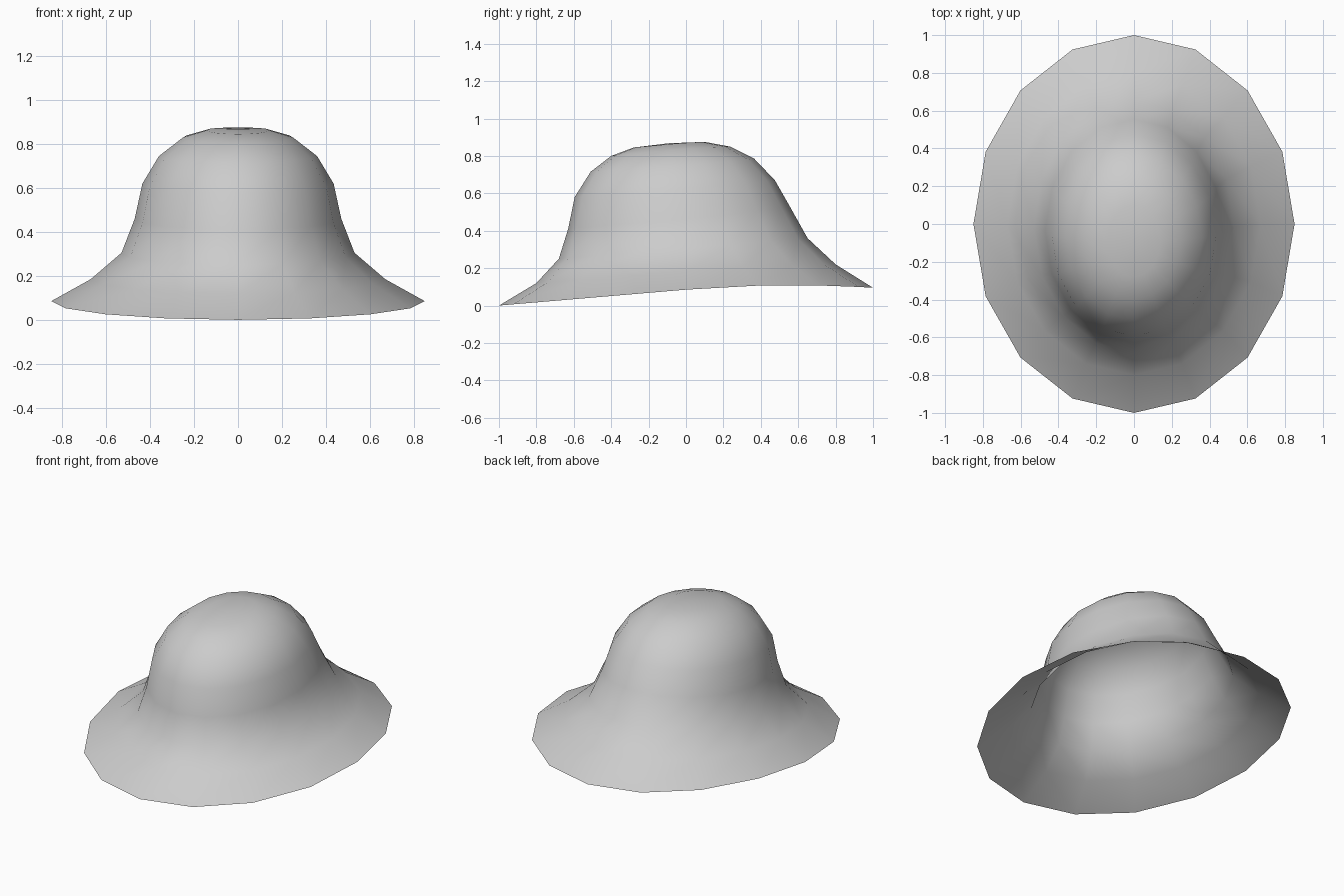
import bpy, bmesh, math

cube = bpy.data.objects.get("Cube")
if cube:
    bpy.data.objects.remove(cube)

SIDES = 16

# Rings from brim to crown: half width, front y, back y, front z, side z, back z
RINGS = [
    (0.85, -1.00, 1.00, 0.00, 0.085, 0.095),
    (0.67, -0.80, 0.80, 0.12, 0.185, 0.22),
    (0.53, -0.68, 0.65, 0.25, 0.305, 0.36),
    (0.47, -0.63, 0.555, 0.41, 0.46, 0.53),
    (0.435, -0.595, 0.475, 0.58, 0.62, 0.67),
    (0.36, -0.51, 0.365, 0.715, 0.745, 0.785),
    (0.25, -0.40, 0.235, 0.80, 0.83, 0.85),
    (0.14, -0.28, 0.10, 0.845, 0.863, 0.875),
]


def add_ring(bm, width, front, back, z_front, z_side, z_back):
    """Oval ring that slopes evenly at the front and bends down at the back."""
    middle, radius = (front + back) / 2, (back - front) / 2
    slope = z_side - z_front
    verts = []
    for i in range(SIDES):
        angle = 2 * math.pi * i / SIDES
        t = math.sin(angle)
        z = z_side + slope * t
        if t > 0:
            z += (z_back - z_side - slope) * t * t
        verts.append(bm.verts.new((width * math.cos(angle), middle + radius * t, z)))
    return verts


# Felt colour
felt = bpy.data.materials.new("grey felt")
felt.use_nodes = True
colour = (0.6, 0.6, 0.6, 1)
felt.diffuse_color = colour
felt.node_tree.nodes["Principled BSDF"].inputs["Base Color"].default_value = colour

# Brim and crown as one open shell
bm = bmesh.new()
rings = [add_ring(bm, *ring) for ring in RINGS]
for low, high in zip(rings, rings[1:]):
    for i in range(SIDES):
        j = (i + 1) % SIDES
        bm.faces.new((low[i], low[j], high[j], high[i]))

# Crown top
top = bm.verts.new((0, -0.09, 0.868))
for i in range(SIDES):
    bm.faces.new((rings[-1][i], rings[-1][(i + 1) % SIDES], top))
for face in bm.faces:
    face.smooth = True

mesh = bpy.data.meshes.new("hat")
bm.to_mesh(mesh)
bm.free()
mesh.materials.append(felt)
hat = bpy.data.objects.new("hat", mesh)
bpy.context.collection.objects.link(hat)
